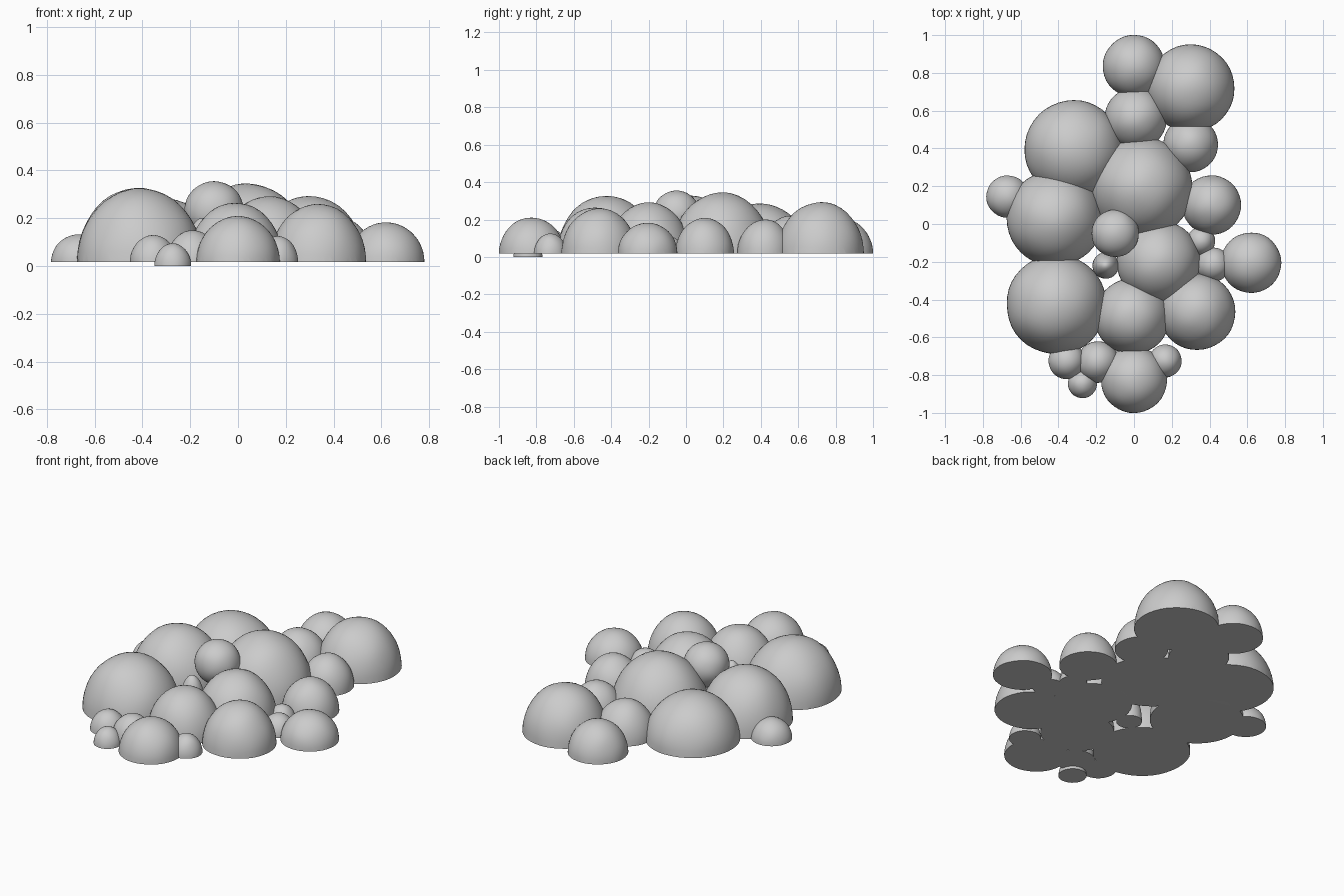
import bpy, bmesh
from mathutils import Vector, noise

if "Cube" in bpy.data.objects:
    bpy.data.objects.remove(bpy.data.objects["Cube"])


def foam_bubble(name, x, y, r, top, base=0.017, full=False):
    """Slightly irregular dome with a flat closed base, or a full ball."""
    bm = bmesh.new()
    bmesh.ops.create_icosphere(bm, subdivisions=4, radius=1)
    if not full:
        bmesh.ops.bisect_plane(bm, geom=bm.verts[:] + bm.edges[:] + bm.faces[:],
                               plane_co=(0, 0, 0), plane_no=(0, 0, -1), clear_outer=True)
        rim = [e for e in bm.edges if e.is_boundary]
        bmesh.ops.holes_fill(bm, edges=rim, sides=0)
    height = r if full else top - base
    centre = Vector((x, y, top - r if full else base))
    for v in bm.verts:
        wobble = 1 + 0.015 * noise.noise(v.co * 1.8 + centre * 7)
        v.co = Vector((v.co.x * r * wobble, v.co.y * r * wobble, v.co.z * height * wobble))
    bmesh.ops.recalc_face_normals(bm, faces=bm.faces[:])
    mesh = bpy.data.meshes.new(name)
    bm.to_mesh(mesh)
    bm.free()
    ob = bpy.data.objects.new(name, mesh)
    ob.location = centre
    bpy.context.collection.objects.link(ob)
    bpy.ops.object.select_all(action='DESELECT')
    ob.select_set(True)
    bpy.context.view_layer.objects.active = ob
    bpy.ops.object.shade_smooth_by_angle(angle=0.7)


# Large bubbles: x, y, radius, top height
large = [
    (0.04, 0.19, 0.27, 0.345), (-0.42, 0.03, 0.255, 0.328), (-0.41, -0.425, 0.265, 0.327),
    (-0.32, 0.395, 0.26, 0.285), (0.30, 0.72, 0.232, 0.293), (0.13, -0.20, 0.22, 0.292),
    (0.335, -0.465, 0.202, 0.26), (-0.01, -0.49, 0.20, 0.265),
]
# Medium bubbles around the outside
medium = [
    (0.0, 0.835, 0.165, 0.205), (0.01, 0.56, 0.165, 0.22), (0.30, 0.42, 0.145, 0.20),
    (0.41, 0.10, 0.157, 0.208), (0.62, -0.205, 0.16, 0.183), (0.0, -0.825, 0.175, 0.21),
]
# Small bubbles filling the gaps
small = [
    (-0.67, 0.145, 0.112, 0.132), (0.355, -0.09, 0.075, 0.11), (0.42, -0.215, 0.09, 0.12),
    (-0.15, -0.22, 0.07, 0.20), (0.165, -0.725, 0.087, 0.125), (-0.19, -0.73, 0.11, 0.15),
    (-0.355, -0.725, 0.097, 0.13),
]
for group, data in (("large", large), ("medium", medium), ("small", small)):
    for i, d in enumerate(data):
        foam_bubble(f"{group}_bubble_{i + 1}", *d)

# Tiny front bubble touching the ground, and the ball resting on top
foam_bubble("tiny_front_bubble", -0.273, -0.845, 0.077, 0.095, base=0.0)
foam_bubble("top_ball", -0.10, -0.05, 0.125, 0.355, full=True)
